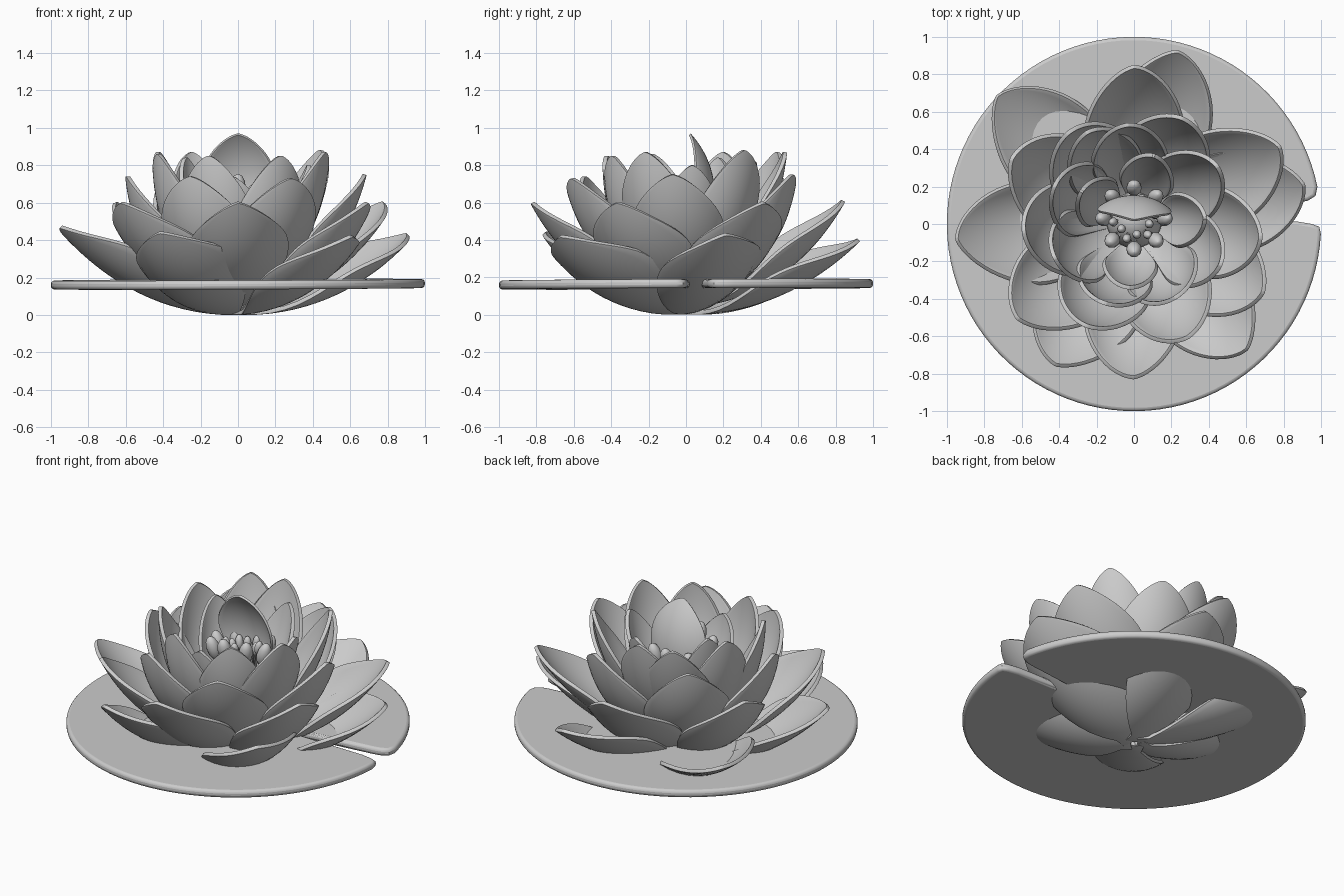
import bpy, bmesh, math, random
from math import sin, cos, pi, radians

if "Cube" in bpy.data.objects:
    bpy.data.objects.remove(bpy.data.objects["Cube"])
random.seed(4)


def add_object(name, bm):
    me = bpy.data.meshes.new(name)
    bmesh.ops.recalc_face_normals(bm, faces=bm.faces)
    bm.to_mesh(me)
    bm.free()
    ob = bpy.data.objects.new(name, me)
    bpy.context.collection.objects.link(ob)
    for p in me.polygons:
        p.use_smooth = True
    return ob


def petal(name, angle, p0, p1, p2, half, cup, roll=0.0, power=0.7, thick=0.022, nu=24, nv=14):
    """Cupped petal swept along a quadratic curve in the (radius, z) plane."""
    a = radians(angle)
    bm = bmesh.new()
    rows = []
    for i in range(nu + 1):
        u = sin(i / nu * pi / 2)          # finer rows near the tip
        b = ((1 - u) ** 2, 2 * u * (1 - u), u * u)
        r, z = (b[0] * p0[k] + b[1] * p1[k] + b[2] * p2[k] for k in (0, 1))
        tr, tz = ((1 - u) * (p1[k] - p0[k]) + u * (p2[k] - p1[k]) for k in (0, 1))
        n = math.hypot(tr, tz)
        nr, nz = -tz / n, tr / n
        w = half * max(0.0, sin(pi * u ** 1.3)) ** power
        w = max(w, half * 0.2 * (1 - u), 0.006)
        row = []
        for j in range(nv + 1):
            t = w * (2 * j / nv - 1) / cup
            side, rise = cup * sin(t), cup * (1 - cos(t)) + roll * cup * sin(t)
            rr, zz = r + nr * rise, z + nz * rise
            row.append(bm.verts.new((rr * cos(a) - side * sin(a),
                                     rr * sin(a) + side * cos(a), max(zz, 0.012))))
        rows.append(row)
    for i in range(nu):
        for j in range(nv):
            bm.faces.new((rows[i][j], rows[i][j + 1], rows[i + 1][j + 1], rows[i + 1][j]))
    ob = add_object(name, bm)
    s = ob.modifiers.new("thickness", 'SOLIDIFY')
    s.thickness = thick
    s.offset = 0
    bv = ob.modifiers.new("rim", 'BEVEL')
    bv.width = 0.008
    bv.segments = 2
    bv.limit_method = 'ANGLE'
    bv.angle_limit = radians(50)


# Petal rings: base, curve control, half width, cup radius, roll, tip roundness,
# then (angle, tip radius, tip z) of each petal
rings = {
    "outer_petal": ((0.02, 0.015), (0.55, 0.02), 0.31, 0.36, 0.18, 0.7,
                    [(185, .95, .47), (137, 1.0, .33), (76, .95, .40),
                     (13, .93, .43), (-48, .90, .42), (241, .86, .44)]),
    "second_petal": ((0.02, 0.05), (0.55, 0.10), 0.30, 0.34, 0.10, 0.7,
                     [(90, .84, .61), (28, .88, .60), (-28, .78, .60),
                      (270, .82, .60), (219, .80, .60), (152, .74, .60)]),
    "third_petal": ((0.02, 0.09), (0.54, 0.20), 0.28, 0.31, 0.07, 0.65,
                    [(66, .62, .75), (-6, .68, .75), (-65, .67, .73),
                     (245, .60, .74), (184, .59, .74), (126, .60, .75)]),
    "fourth_petal": ((0.02, 0.14), (0.46, 0.28), 0.23, 0.26, 0.04, 0.65,
                     [(35, .54, .88), (94, .53, .87), (-25, .51, .87), (-60, .45, .85),
                      (250, .45, .85), (203, .46, .86), (155, .47, .87), (117, .55, .87)]),
    "inner_petal": ((0.06, 0.25), (0.31, 0.38), 0.16, 0.19, 0.0, 0.65,
                    [(5, .38, .80), (74, .38, .82), (148, .33, .84), (265, .34, .74)]),
}
for name, (base, ctrl, half, cup, roll, power, tips) in rings.items():
    for k, (ang, r, z) in enumerate(tips):
        petal(f"{name}_{k + 1}", ang, base, ctrl, (r, z), half, cup, roll, power)

# Last petal curling in over the centre
petal("centre_petal", 88, (0.08, 0.34), (0.24, 0.72), (0.02, 0.965), 0.21, 0.30, thick=0.014)

# Floating leaf: disc with a narrow notch, very slightly tilted
bm = bmesh.new()
pts = [(0.12, 0.03), (0.88, 0.115), (0.93, 0.125), (0.97, 0.15)]
for i in range(97):
    a = radians(11.5 + (357 - 11.5) * i / 96)
    pts.append((cos(a), sin(a)))
pts += [(0.99, -0.015), (0.95, 0.0), (0.88, 0.012)]
face = bm.faces.new([bm.verts.new((x, y, 0.14 + 0.004 * (x + y))) for x, y in pts])
top = bmesh.ops.extrude_face_region(bm, geom=[face])["geom"]
for v in top:
    if isinstance(v, bmesh.types.BMVert):
        v.co.z += 0.048
leaf = add_object("leaf_pad", bm)
bv = leaf.modifiers.new("round", 'BEVEL')
bv.width = 0.018
bv.segments = 3
bv.limit_method = 'ANGLE'
bv.angle_limit = radians(60)
bpy.context.view_layer.objects.active = leaf
leaf.select_set(True)
bpy.ops.object.shade_smooth_by_angle(angle=radians(40))

# Seed cup under the stamens
bpy.ops.mesh.primitive_uv_sphere_add(segments=24, ring_count=12, location=(0, 0.02, 0.35))
core = bpy.context.object
core.name = "seed_cup"
core.scale = (0.15, 0.15, 0.19)
bpy.ops.object.shade_smooth()


def stamen(name, angle, r0, r1, z1, rod, head):
    """Tapered rod with a long rounded head, revolved then leaned outward."""
    a = radians(angle)
    z0 = 0.40
    prof = [(rod, 0), (rod * .8, z1 - z0 - 3.4 * head)]
    prof += [(head * sin(t), z1 - z0 - 1.8 * head - 1.8 * head * cos(t))
             for t in (0.5, 1.0, 1.57, 2.1, 2.6, 3.1)]
    bm = bmesh.new()
    loops = []
    for r, h in prof:
        lean = r0 + (r1 - r0) * h / (z1 - z0)
        loops.append([bm.verts.new((lean * cos(a) + r * cos(k * pi / 5),
                                    0.03 + lean * sin(a) + r * sin(k * pi / 5),
                                    z0 + h)) for k in range(10)])
    for p, q in zip(loops, loops[1:]):
        for k in range(10):
            bm.faces.new((p[k], p[(k + 1) % 10], q[(k + 1) % 10], q[k]))
    bm.faces.new(loops[-1])
    bm.faces.new(loops[0][::-1])
    add_object(name, bm)


# Outer large stamens and inner small stamens
for k in range(8):
    stamen(f"stamen_{k + 1}", 45 * k, 0.11, 0.18, 0.72 + random.uniform(-.03, .04), 0.018, 0.042)
for k in range(12):
    stamen(f"small_stamen_{k + 1}", 30 * k + 10, 0.07, 0.12 - 0.03 * (k % 2),
           0.68 + random.uniform(-.03, .03), 0.011, 0.024)
